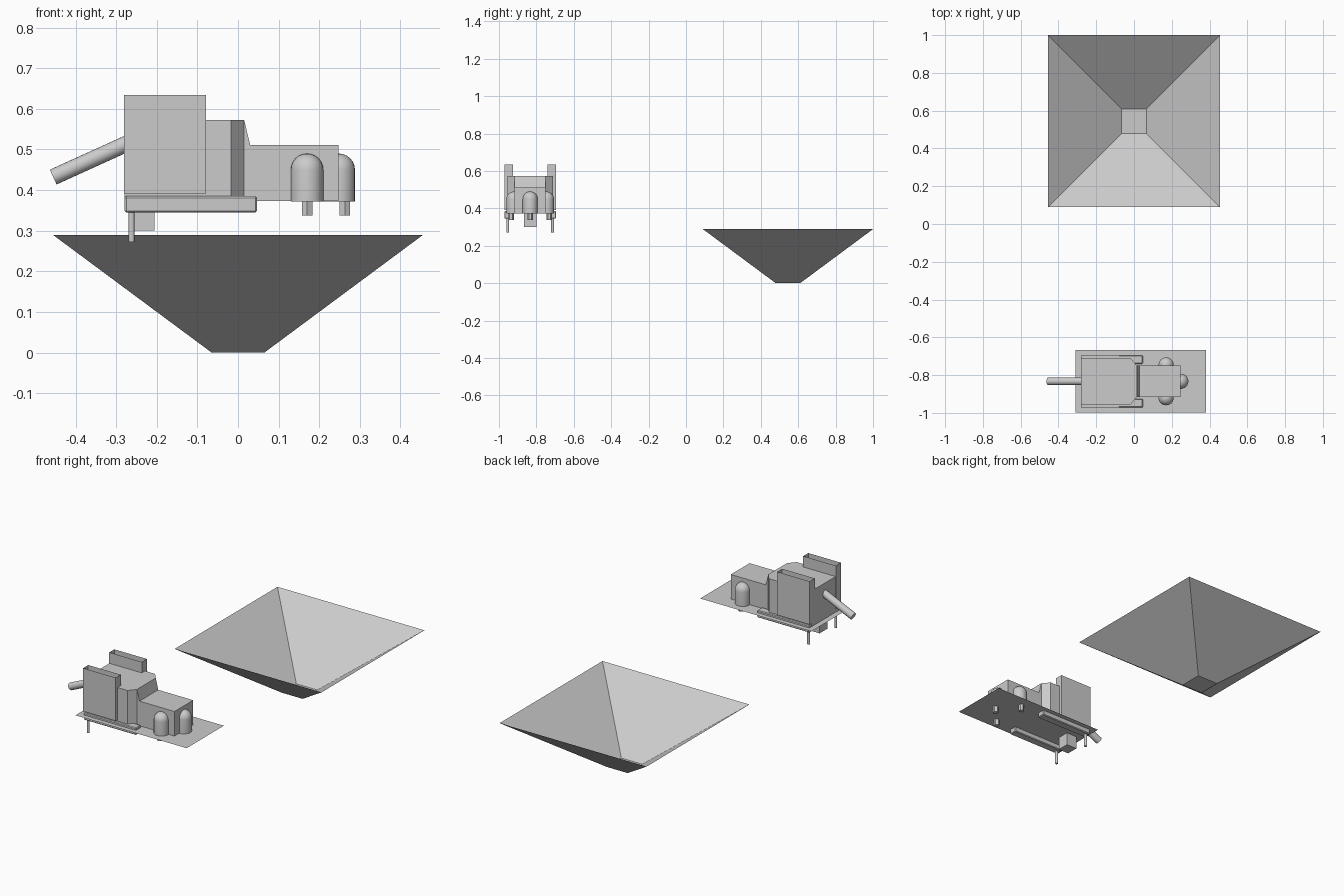
import bpy, bmesh
from math import pi, cos, sin
from mathutils import Vector

if "Cube" in bpy.data.objects:
    bpy.data.objects.remove(bpy.data.objects["Cube"])

CY = -0.833   # centre line of the vehicle


def mesh_object(name, verts, faces):
    me = bpy.data.meshes.new(name)
    me.from_pydata(verts, [], faces)
    me.update()
    ob = bpy.data.objects.new(name, me)
    bpy.context.collection.objects.link(ob)
    return ob


def box(name, x0, x1, y0, y1, z0, z1, open_top=False):
    v = [(x, y, z) for z in (z0, z1) for x, y in ((x0, y0), (x1, y0), (x1, y1), (x0, y1))]
    f = [(3, 2, 1, 0)] + [(i, (i + 1) % 4, (i + 1) % 4 + 4, i + 4) for i in range(4)]
    if not open_top:
        f.append((4, 5, 6, 7))
    return mesh_object(name, v, f)


def prism(name, lower, upper):
    """Solid between two matching rings of points."""
    n = len(lower)
    f = [tuple(reversed(range(n))), tuple(range(n, 2 * n))]
    f += [(i, (i + 1) % n, (i + 1) % n + n, i + n) for i in range(n)]
    ob = mesh_object(name, list(lower) + list(upper), f)
    bm = bmesh.new()
    bm.from_mesh(ob.data)
    bmesh.ops.recalc_face_normals(bm, faces=bm.faces)
    bm.to_mesh(ob.data)
    bm.free()
    return ob


def smooth(ob):
    bpy.ops.object.select_all(action='DESELECT')
    ob.select_set(True)
    bpy.context.view_layer.objects.active = ob
    bpy.ops.object.shade_smooth_by_angle()


def rod(name, a, b, r, sides):
    a, b = Vector(a), Vector(b)
    bpy.ops.mesh.primitive_cylinder_add(vertices=sides, radius=r, depth=(b - a).length,
                                        location=(a + b) / 2)
    ob = bpy.context.object
    ob.name = name
    ob.rotation_euler = (b - a).to_track_quat('Z', 'Y').to_euler()
    return ob


def dome_tank(name, x, y, r=0.04, z0=0.372, z1=0.49, seg=24, rings=6):
    """Upright cylinder with a hemispherical top."""
    prof = [(r, z0)] + [(r * cos(k * pi / 2 / rings), z1 - r + r * sin(k * pi / 2 / rings))
                        for k in range(rings)]
    v = [(x + p * cos(2 * pi * i / seg), y + p * sin(2 * pi * i / seg), z)
         for p, z in prof for i in range(seg)]
    f = [tuple(reversed(range(seg)))]
    for k in range(len(prof) - 1):
        for i in range(seg):
            j = (i + 1) % seg
            f.append((k * seg + i, k * seg + j, (k + 1) * seg + j, (k + 1) * seg + i))
    v.append((x, y, z1))
    base = (len(prof) - 1) * seg
    f += [(base + i, base + (i + 1) % seg, len(v) - 1) for i in range(seg)]
    smooth(mesh_object(name, v, f))


# Open funnel: a single-sheet inverted square pyramid
funnel_v = [(sx * h, 0.545 + sy * h, z) for h, z in ((0.065, 0.0), (0.456, 0.29))
            for sx, sy in ((-1, -1), (1, -1), (1, 1), (-1, 1))]
mesh_object("funnel", funnel_v, [(3, 2, 1, 0)] +
            [(i, (i + 1) % 4, (i + 1) % 4 + 4, i + 4) for i in range(4)])

# Thin ground sheet under the vehicle
mesh_object("floor_sheet", [(-0.31, -0.998, 0.372), (0.38, -0.998, 0.372),
                            (0.38, -0.668, 0.372), (-0.31, -0.668, 0.372)], [(0, 1, 2, 3)])

# Main hull with chamfered front corners
plan = [(-0.28, -0.122), (-0.017, -0.122), (0.015, -0.083),
        (0.015, 0.083), (-0.017, 0.122), (-0.28, 0.122)]
prism("hull", [(x, CY + y, 0.373) for x, y in plan], [(x, CY + y, 0.573) for x, y in plan])

# Nose with the sloped step in front of the hull
side = [(0.015, 0.373), (0.247, 0.373), (0.247, 0.511), (0.03, 0.511), (0.015, 0.573)]
prism("nose", [(x, CY - 0.083, z) for x, z in side], [(x, CY + 0.083, z) for x, z in side])

# Dome tanks around the nose, each with a small six-sided foot set outwards
for tag, x, y, dx, dy in (("left", 0.17, CY + 0.087, 0, 0.015),
                          ("right", 0.17, CY - 0.087, 0, -0.015),
                          ("front", 0.248, CY, 0.015, 0)):
    dome_tank("dome_tank_" + tag, x, y)
    rod("tank_foot_" + tag, (x + dx, y + dy, 0.337), (x + dx, y + dy, 0.375), 0.015, 6)

# Mirrored side parts: open-topped side bins, runners, thin legs
for tag, s in (("left", 1), ("right", -1)):
    y0, y1 = sorted((CY + s * 0.093, CY + s * 0.138))
    box("side_bin_" + tag, -0.281, -0.079, y0, y1, 0.392, 0.634, open_top=True)
    runner = box("runner_" + tag, -0.279, 0.047, y0, y1, 0.345, 0.385)
    bev = runner.modifiers.new("bevel", 'BEVEL')
    bev.width = 0.004
    bev.segments = 1
    rod("leg_" + tag, (-0.262, CY + s * 0.12, 0.272), (-0.262, CY + s * 0.12, 0.35), 0.0075, 12)

# Box hanging under the rear, and the angled tail pipe
box("rear_block", -0.27, -0.205, CY - 0.034, CY + 0.034, 0.30, 0.373)
smooth(rod("tail_pipe", (-0.455, CY, 0.432), (-0.27, CY, 0.516), 0.02, 20))
